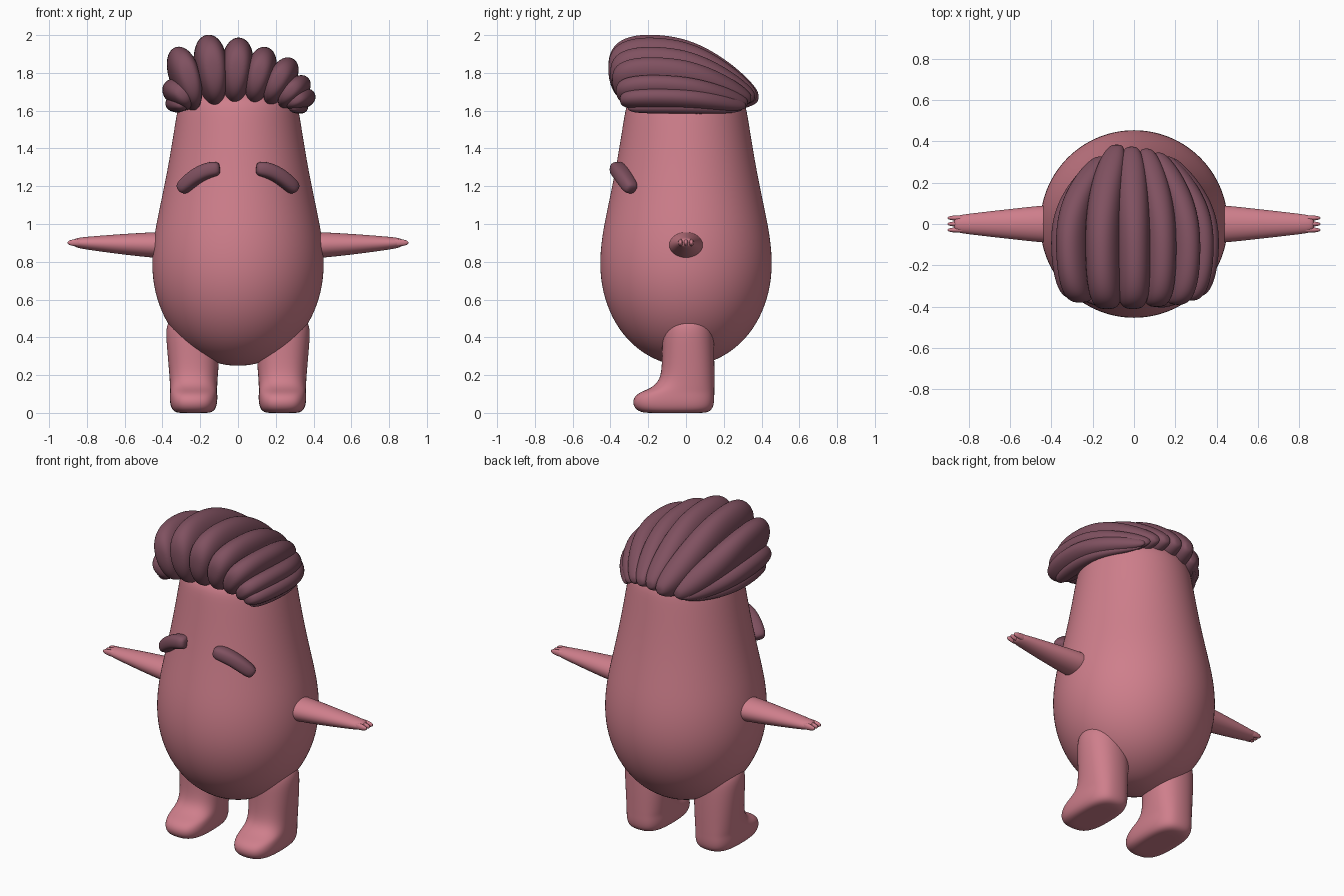
import bpy, bmesh, math
from mathutils import Vector


def material(name, rgb):
    m = bpy.data.materials.new(name)
    m.diffuse_color = (*rgb, 1)
    return m


PINK = material("pink skin", (0.62, 0.21, 0.26))
PLUM = material("plum hair", (0.215, 0.082, 0.117))


def ring(centre, u, v, n=16, power=2.0):
    """Superellipse ring around a centre, spanned by half-axes u and v."""
    pts = []
    for i in range(n):
        a = 2 * math.pi * i / n
        c, s = math.cos(a), math.sin(a)
        c = math.copysign(abs(c) ** (2 / power), c)
        s = math.copysign(abs(s) ** (2 / power), s)
        pts.append(Vector(centre) + Vector(u) * c + Vector(v) * s)
    return pts


def loft(name, rings, mat, mirror=False, levels=2):
    """Skin a list of rings into a smooth closed shape."""
    bm = bmesh.new()
    rows = [[bm.verts.new(p) for p in r] for r in rings]
    n = len(rows[0])
    for a, b in zip(rows, rows[1:]):
        for i in range(n):
            j = (i + 1) % n
            bm.faces.new((a[i], a[j], b[j], b[i]))
    bm.faces.new(rows[0][::-1])
    bm.faces.new(rows[-1])
    bmesh.ops.recalc_face_normals(bm, faces=bm.faces)
    for f in bm.faces:
        f.smooth = True
    me = bpy.data.meshes.new(name)
    bm.to_mesh(me)
    bm.free()
    me.materials.append(mat)
    ob = bpy.data.objects.new(name, me)
    bpy.context.collection.objects.link(ob)
    if mirror:
        ob.modifiers.new("mirror", 'MIRROR').use_mirror_merge = False
    sub = ob.modifiers.new("smooth", 'SUBSURF')
    sub.levels = sub.render_levels = levels
    return ob


# Body: egg-shaped lathe (height, radius)
profile = [(0.25, 0.03), (0.258, 0.10), (0.30, 0.205), (0.38, 0.31), (0.50, 0.395),
           (0.64, 0.445), (0.78, 0.461), (0.93, 0.449), (1.08, 0.418), (1.25, 0.382),
           (1.42, 0.352), (1.58, 0.327), (1.65, 0.312), (1.70, 0.25), (1.72, 0.12), (1.722, 0.03)]
loft("body", [ring((0, 0, z), (r, 0, 0), (0, r, 0), 32) for z, r in profile], PINK)

# Legs with feet: (z, x centre, x half, y front, y back, squareness)
leg = [(0.0, 0.235, 0.05, -0.17, 0.06, 2.6), (0.0, 0.235, 0.095, -0.235, 0.115, 2.8),
       (0.022, 0.235, 0.12, -0.275, 0.145, 2.9), (0.065, 0.235, 0.128, -0.287, 0.152, 2.9),
       (0.105, 0.235, 0.126, -0.262, 0.152, 2.8), (0.13, 0.235, 0.126, -0.185, 0.152, 2.6),
       (0.175, 0.235, 0.128, -0.138, 0.152, 2.4), (0.26, 0.235, 0.135, -0.128, 0.152, 2.3),
       (0.38, 0.237, 0.144, -0.128, 0.15, 2.2), (0.46, 0.237, 0.147, -0.125, 0.145, 2.1),
       (0.52, 0.23, 0.12, -0.10, 0.12, 2.0)]
loft("leg", [ring((cx, (f + b) / 2, z), (rx, 0, 0), (0, (b - f) / 2, 0), 20, p)
             for z, cx, rx, f, b, p in leg], PINK, True)

# Arms: tapering flattened cones (x, z, y half, z half)
arm = [(0.36, 0.887, 0.097, 0.074), (0.45, 0.889, 0.091, 0.069), (0.62, 0.893, 0.072, 0.055),
       (0.78, 0.898, 0.053, 0.037), (0.85, 0.90, 0.044, 0.028), (0.872, 0.901, 0.03, 0.018)]
loft("arm", [ring((x, 0, z), (0, ry, 0), (0, 0, rz)) for x, z, ry, rz in arm], PINK, True)

# Fingers: three blunt tips on each hand
for k in (-1, 0, 1):
    tip = [(0.80, 0.018), (0.86, 0.017), (0.89, 0.012), (0.903, 0.005)]
    loft("finger", [ring((x, k * 0.029, 0.901), (0, r * 0.85, 0), (0, 0, r * 1.25), 10)
                    for x, r in tip], PINK, True, 1)

# Eyebrows: curved flattened bars lying on the body (x, y, z, size)
brow = [(0.095, -0.365, 1.294, 0.55), (0.108, -0.365, 1.293, 0.95), (0.15, -0.358, 1.288, 1.05),
        (0.20, -0.342, 1.267, 1.05), (0.25, -0.319, 1.232, 1.03), (0.295, -0.292, 1.190, 0.95),
        (0.308, -0.284, 1.178, 0.55)]
rings = []
for i, (x, y, z, s) in enumerate(brow):
    a, b = brow[max(i - 1, 0)], brow[min(i + 1, len(brow) - 1)]
    along = Vector((b[0] - a[0], b[1] - a[1], b[2] - a[2])).normalized()
    out = Vector((x, y, 0)).normalized()
    out = (out - along * out.dot(along)).normalized()
    rings.append(ring((x, y, z), out * 0.045 * s, along.cross(out) * 0.041 * s, 14, 2.5))
loft("eyebrow", rings, PLUM, True)

# Hair: swept-back locks; shared side profile (y, top, bottom, width) as fractions
lock = [(-1.03, 0.62, 0.42, 0.35), (-0.99, 0.80, 0.20, 0.72), (-0.87, 0.94, 0.02, 0.95),
        (-0.65, 1.02, -0.06, 1.04), (-0.35, 1.02, -0.10, 1.06), (0.0, 0.96, -0.12, 1.06),
        (0.35, 0.78, -0.14, 1.02), (0.65, 0.54, -0.12, 0.90), (0.84, 0.34, -0.06, 0.70),
        (0.94, 0.20, 0.0, 0.42), (0.96, 0.13, 0.05, 0.2)]
# each lock: base x, base z, tip x, tip z, half width, front reach, back reach
locks = [(-0.29, 1.615, -0.385, 1.655, 0.040, 0.31, 0.30),
         (-0.27, 1.62, -0.385, 1.755, 0.058, 0.35, 0.32),
         (-0.24, 1.62, -0.335, 1.935, 0.074, 0.37, 0.34),
         (-0.125, 1.64, -0.165, 2.00, 0.083, 0.40, 0.40),
         (-0.02, 1.65, 0.008, 1.985, 0.080, 0.40, 0.39),
         (0.085, 1.65, 0.155, 1.935, 0.073, 0.39, 0.38),
         (0.17, 1.645, 0.295, 1.875, 0.066, 0.38, 0.36),
         (0.24, 1.63, 0.375, 1.775, 0.054, 0.36, 0.34),
         (0.28, 1.62, 0.41, 1.695, 0.045, 0.34, 0.33),
         (0.29, 1.61, 0.375, 1.63, 0.034, 0.30, 0.31)]
for bx, bz, tx, tz, w, front, back in locks:
    base = Vector((bx, 0, bz))
    rise = Vector((tx - bx, 0, tz - bz))
    side = Vector((rise.z, 0, -rise.x)).normalized()
    rings = []
    for t, top, bottom, wide in lock:
        y = t * (front if t < 0 else back)
        c = base + rise * (top + bottom) / 2
        c.x *= 1 - (0.38 * t * t if t > 0 else 0.10 * t * t)
        c.y = y
        r = ring(c, rise * (top - bottom) / 2, side * w * wide, 16, 2.2)
        # narrow each lock towards its root
        for p in r:
            f = (p - c).dot(rise) / rise.length_squared
            d = (p - c).dot(side)
            p += side * d * 0.35 * max(-0.6, min(0.3, f))
        rings.append(r)
    loft("hair_lock", rings, PLUM)
